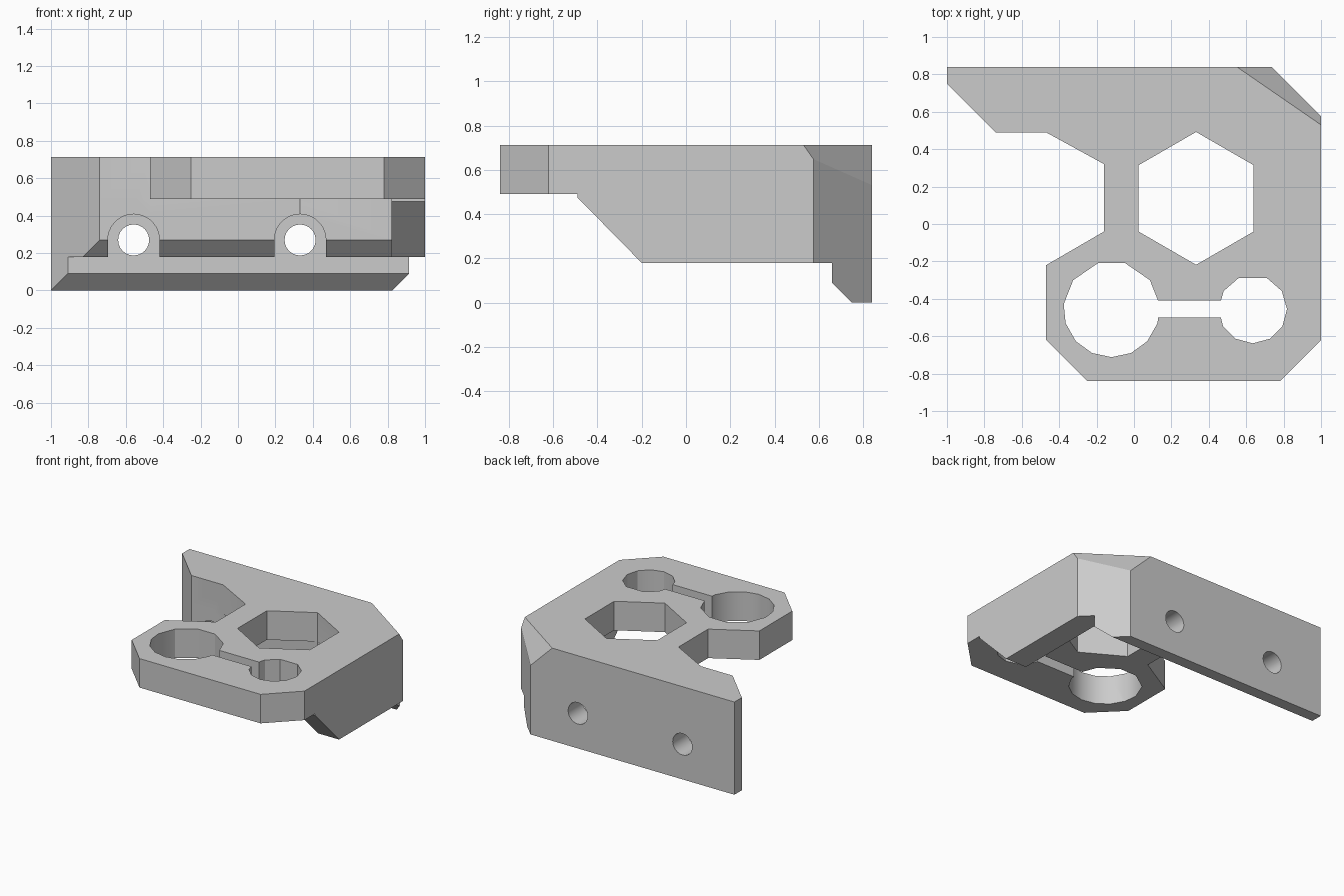
import bpy, bmesh
from math import sin, cos, pi, radians
from mathutils import Vector

if "Cube" in bpy.data.objects:
    bpy.data.objects.remove(bpy.data.objects["Cube"], do_unlink=True)

grey = bpy.data.materials.new("light grey")
grey.use_nodes = True
grey.diffuse_color = (0.6, 0.6, 0.6, 1)
grey.node_tree.nodes["Principled BSDF"].inputs["Base Color"].default_value = grey.diffuse_color


def add_object(name, bm):
    bmesh.ops.recalc_face_normals(bm, faces=bm.faces)
    mesh = bpy.data.meshes.new(name)
    bm.to_mesh(mesh)
    bm.free()
    mesh.materials.append(grey)
    ob = bpy.data.objects.new(name, mesh)
    bpy.context.collection.objects.link(ob)
    return ob


def prism(name, points, axis, lo, hi):
    """Extrude a 2D profile along the given axis from lo to hi."""
    place = {"x": lambda a, b, t: (t, a, b),
             "y": lambda a, b, t: (a, t, b),
             "z": lambda a, b, t: (a, b, t)}[axis]
    bm = bmesh.new()
    face = bm.faces.new([bm.verts.new(place(a, b, lo)) for a, b in points])
    new = bmesh.ops.extrude_face_region(bm, geom=[face])["geom"]
    offset = Vector(place(0, 0, hi - lo))
    bmesh.ops.translate(bm, vec=offset, verts=[v for v in new if isinstance(v, bmesh.types.BMVert)])
    return add_object(name, bm)


def rect(x0, x1, y0, y1):
    return [(x0, y0), (x1, y0), (x1, y1), (x0, y1)]


def arc(cx, cy, r, angles):
    """Points on a circle, angles in degrees measured from straight down."""
    return [(cx + r * sin(radians(a)), cy - r * cos(radians(a))) for a in angles]


def combine(target, tool, operation):
    mod = target.modifiers.new(tool.name, "BOOLEAN")
    mod.operation, mod.object, mod.solver = operation, tool, "EXACT"
    bpy.context.view_layer.update()
    graph = bpy.context.evaluated_depsgraph_get()
    mesh = bpy.data.meshes.new_from_object(target.evaluated_get(graph))
    target.modifiers.clear()
    target.data = mesh
    bpy.data.objects.remove(tool, do_unlink=True)


# Top plate, back wall and side wall, oversized and trimmed later
bracket = prism("bracket", rect(-1.2, 1.2, -1, 1), "z", 0.49, 0.8)
back_wall = prism("back_wall", [(1, 0), (0.75, 0), (0.66, 0.09), (0.66, 0.18), (0.58, 0.18),
                                (0.49, 0.27), (0.49, 0.75), (1, 0.75)], "x", -1.1, 1.1)
side_wall = prism("side_wall", [(-0.49, 0.75), (-0.49, 0.475), (-0.2, 0.18),
                                (0.72, 0.18), (0.72, 0.75)], "x", 0.82, 1.15)
combine(bracket, back_wall, "UNION")
combine(bracket, side_wall, "UNION")

# Outline seen from above
outline = prism("outline", [(-1, 0.84), (-1, 0.75), (-0.74, 0.49), (-0.47, 0.49), (-0.16, 0.32),
                            (-0.16, -0.04), (-0.47, -0.22), (-0.47, -0.62), (-0.25, -0.84),
                            (0.78, -0.84), (1, -0.62), (1, 0.575), (0.735, 0.84)],
                "z", -0.1, 0.713)
combine(bracket, outline, "INTERSECT")

# Hexagonal opening in the plate
hexagon = prism("hexagon", arc(0.332, 0.137, 0.355, range(0, 360, 60)), "z", 0.4, 0.9)
combine(bracket, hexagon, "DIFFERENCE")

# Two round holes joined by a narrow slot
for x, r, half in ((-0.12, 0.257, (24, 48, 73, 96, 127, 164)),
                   (0.635, 0.183, (30, 60, 90, 122, 156))):
    angles = [0, *half, *[-a for a in reversed(half)]]
    combine(bracket, prism("round_hole", arc(x, -0.455, r, angles), "z", 0.4, 0.9), "DIFFERENCE")
combine(bracket, prism("slot", rect(0.05, 0.55, -0.5, -0.41), "z", 0.4, 0.9), "DIFFERENCE")

# Screw holes in the back wall, each with an arched pocket in front
for x in (-0.558, 0.332):
    arch = arc(x, 0.27, 0.138, range(90, 271, 10)) + [(x - 0.138, 0.12), (x + 0.138, 0.12)]
    combine(bracket, prism("pocket", arch, "y", 0.3, 0.66), "DIFFERENCE")
    hole = arc(x, 0.27, 0.083, range(0, 360, 15))
    combine(bracket, prism("screw_hole", hole, "y", 0.5, 1), "DIFFERENCE")

# Slanted cut on the upper back left corner
normal = Vector((0.31, 0.45, 0.315)).normalized()
bm = bmesh.new()
bmesh.ops.create_cube(bm, size=2)
turn = normal.to_track_quat("Z", "Y").to_matrix().to_4x4()
bmesh.ops.transform(bm, matrix=turn, verts=bm.verts)
bmesh.ops.translate(bm, vec=Vector((0.775, 0.685, 0.713)) + normal, verts=bm.verts)
combine(bracket, add_object("corner_cut", bm), "DIFFERENCE")

# Shading
bpy.ops.object.select_all(action="DESELECT")
bracket.select_set(True)
bpy.context.view_layer.objects.active = bracket
bpy.ops.object.shade_smooth_by_angle(angle=radians(30))
